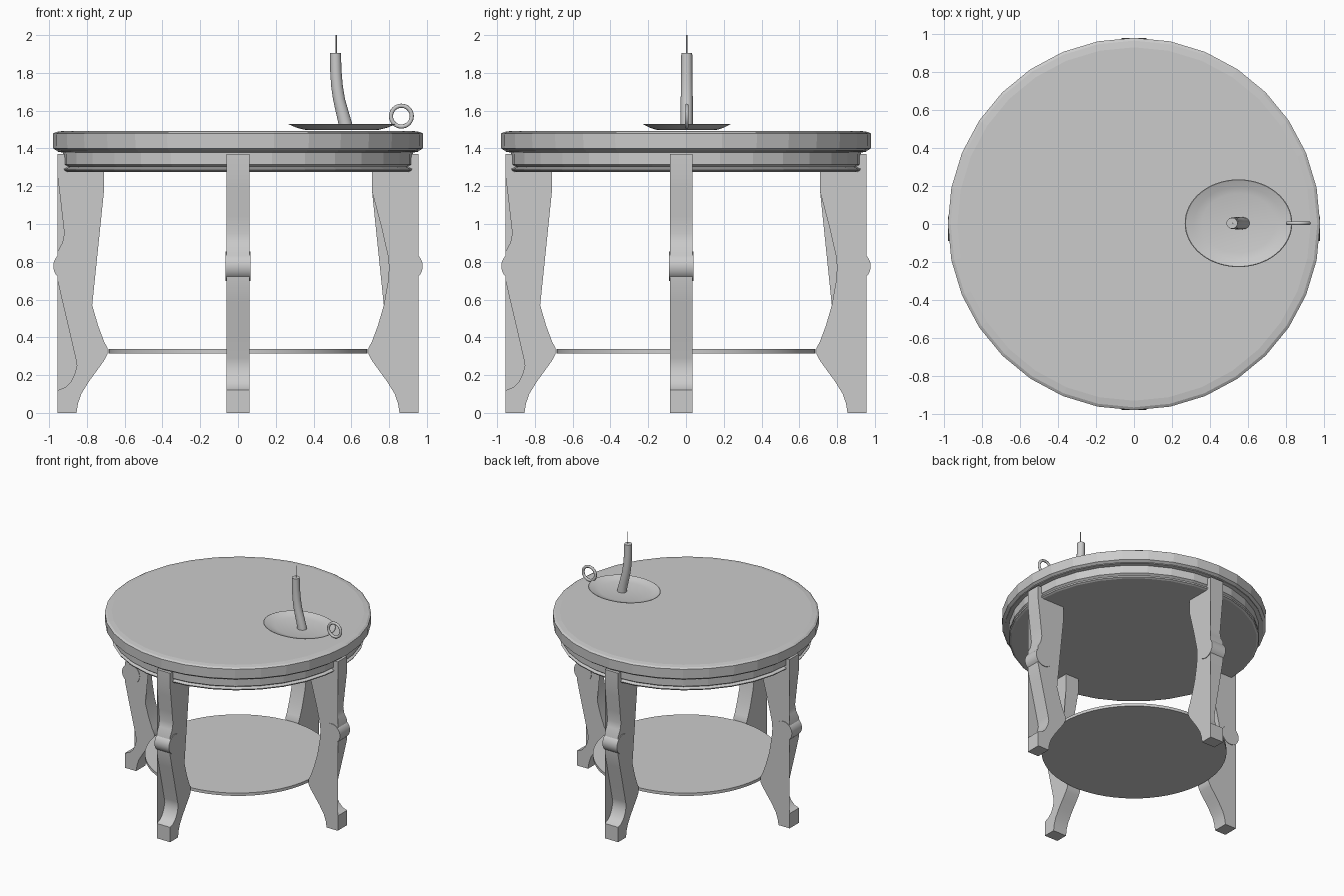
import bpy, bmesh, math
from mathutils import Vector, Matrix

if "Cube" in bpy.data.objects:
    bpy.data.objects.remove(bpy.data.objects["Cube"])


def finish(name, bm, smooth=True, angle=35):
    bmesh.ops.recalc_face_normals(bm, faces=bm.faces[:])
    me = bpy.data.meshes.new(name)
    bm.to_mesh(me)
    bm.free()
    if smooth:
        for p in me.polygons:
            p.use_smooth = True
        me.set_sharp_from_angle(angle=math.radians(angle))
    ob = bpy.data.objects.new(name, me)
    bpy.context.collection.objects.link(ob)
    return ob


def loft(bm, rings, closed=False):
    """Skin a list of point rings, capping the ends unless closed."""
    vs = [[bm.verts.new(p) for p in r] for r in rings]
    n = len(vs[0])
    pairs = list(zip(vs, vs[1:])) + ([(vs[-1], vs[0])] if closed else [])
    for a, b in pairs:
        for i in range(n):
            j = (i + 1) % n
            bm.faces.new((a[i], a[j], b[j], b[i]))
    if not closed:
        bm.faces.new(vs[0][::-1])
        bm.faces.new(vs[-1])


def lathe(name, profile, sides, smooth=True, centre=(0, 0), scale=(1, 1)):
    bm = bmesh.new()
    loft(bm, [[(centre[0] + r * scale[0] * math.cos(2 * math.pi * i / sides),
                centre[1] + r * scale[1] * math.sin(2 * math.pi * i / sides), z)
               for i in range(sides)] for r, z in profile])
    return finish(name, bm, smooth)


# round top with moulded apron
lathe("table_top", [(0.91, 1.388), (0.96, 1.388), (0.978, 1.40), (0.98, 1.478),
                    (0.965, 1.487), (0.93, 1.492)], 32, False)
lathe("apron", [(0.91, 1.275), (0.925, 1.282), (0.93, 1.292), (0.905, 1.302),
                (0.925, 1.315), (0.926, 1.378), (0.955, 1.383), (0.955, 1.39)], 32, False)

# lower shelf
lathe("lower_shelf", [(0.685, 0.314), (0.685, 0.337)], 64)

# legs: outer edge top to bottom, inner edge bottom to top
OUTER = [(0.955, 1.25), (0.945, 1.17), (0.93, 1.04), (0.92, 0.95), (0.93, 0.90),
         (0.955, 0.855), (0.955, 0.70), (0.93, 0.59), (0.89, 0.42), (0.86, 0.29),
         (0.853, 0.25), (0.865, 0.205), (0.885, 0.165), (0.915, 0.135), (0.955, 0.12)]
INNER = [(0.855, 0), (0.847, 0.05), (0.83, 0.10), (0.79, 0.165), (0.75, 0.22),
         (0.71, 0.275), (0.692, 0.31), (0.692, 0.345), (0.71, 0.38), (0.74, 0.46),
         (0.772, 0.57), (0.793, 0.69), (0.80, 0.77), (0.794, 0.83), (0.76, 0.98),
         (0.71, 1.17)]
OUTLINE = [(0.955, 1.37)] + OUTER + [(0.955, 0)] + INNER + [(0.71, 1.29), (0.88, 1.37)]
SKIP_OUTER = set(OUTER[1:-1])     # one cheek runs straight down the outside
SKIP_INNER = set(INNER[11:15])    # the other runs straight on the inside


def leg(name, angle, offset):
    half = 0.06
    bm = bmesh.new()
    sides = [[bm.verts.new((x, y, z)) for x, z in OUTLINE] for y in (-half, half)]
    n = len(OUTLINE)
    for i in range(n):
        j = (i + 1) % n
        bm.faces.new((sides[0][i], sides[0][j], sides[1][j], sides[1][i]))
    for side, skip in zip(sides, (SKIP_OUTER, SKIP_INNER)):
        bm.faces.new([v for v, p in zip(side, OUTLINE) if p not in skip])
    # turned roll on the knee
    loft(bm, [[(0.90 + 0.078 * math.cos(2 * math.pi * i / 32), y,
                0.777 + 0.078 * math.sin(2 * math.pi * i / 32)) for i in range(32)]
              for y in (-0.065, 0.065)])
    bm.transform(Matrix.Translation((0, offset, 0)) @ Matrix.Rotation(angle, 4, 'Z'))
    finish(name, bm)


for k, (name, dy) in enumerate([("right_leg", -0.025), ("back_leg", 0),
                                ("left_leg", -0.025), ("front_leg", 0)]):
    leg(name, k * math.pi / 2, dy)

# oval candle dish
lathe("candle_dish", [(0.02, 1.497), (0.70, 1.499), (0.85, 1.510), (1.0, 1.528),
                      (0.985, 1.530), (0.83, 1.516), (0.68, 1.507), (0.02, 1.505)],
      64, True, (0.55, 0.004), (0.283, 0.231))

# ring handle standing on the dish edge
bm = bmesh.new()
rings = []
for i in range(32):
    a = 2 * math.pi * i / 32
    rings.append([(0.865 + (0.055 + 0.011 * math.cos(b)) * math.cos(a), 0.004 + 0.01 * math.sin(b),
                   1.571 + (0.055 + 0.011 * math.cos(b)) * math.sin(a))
                  for b in [2 * math.pi * j / 12 for j in range(12)]])
loft(bm, rings, closed=True)
finish("ring_handle", bm)

# leaning candle and wick
PATH = [(0.572, 1.503, 0.037), (0.566, 1.54, 0.036), (0.55, 1.60, 0.034), (0.535, 1.66, 0.032),
        (0.524, 1.73, 0.031), (0.518, 1.81, 0.030), (0.516, 1.905, 0.029)]
bm = bmesh.new()
loft(bm, [[(x + r * math.cos(2 * math.pi * i / 24), 0.004 + min(r, 0.032) * math.sin(2 * math.pi * i / 24), z)
           for i in range(24)] for x, z, r in PATH])
finish("candle", bm)
lathe("wick", [(0.003, 1.90), (0.003, 2.0)], 8, True, (0.52, 0.004))
